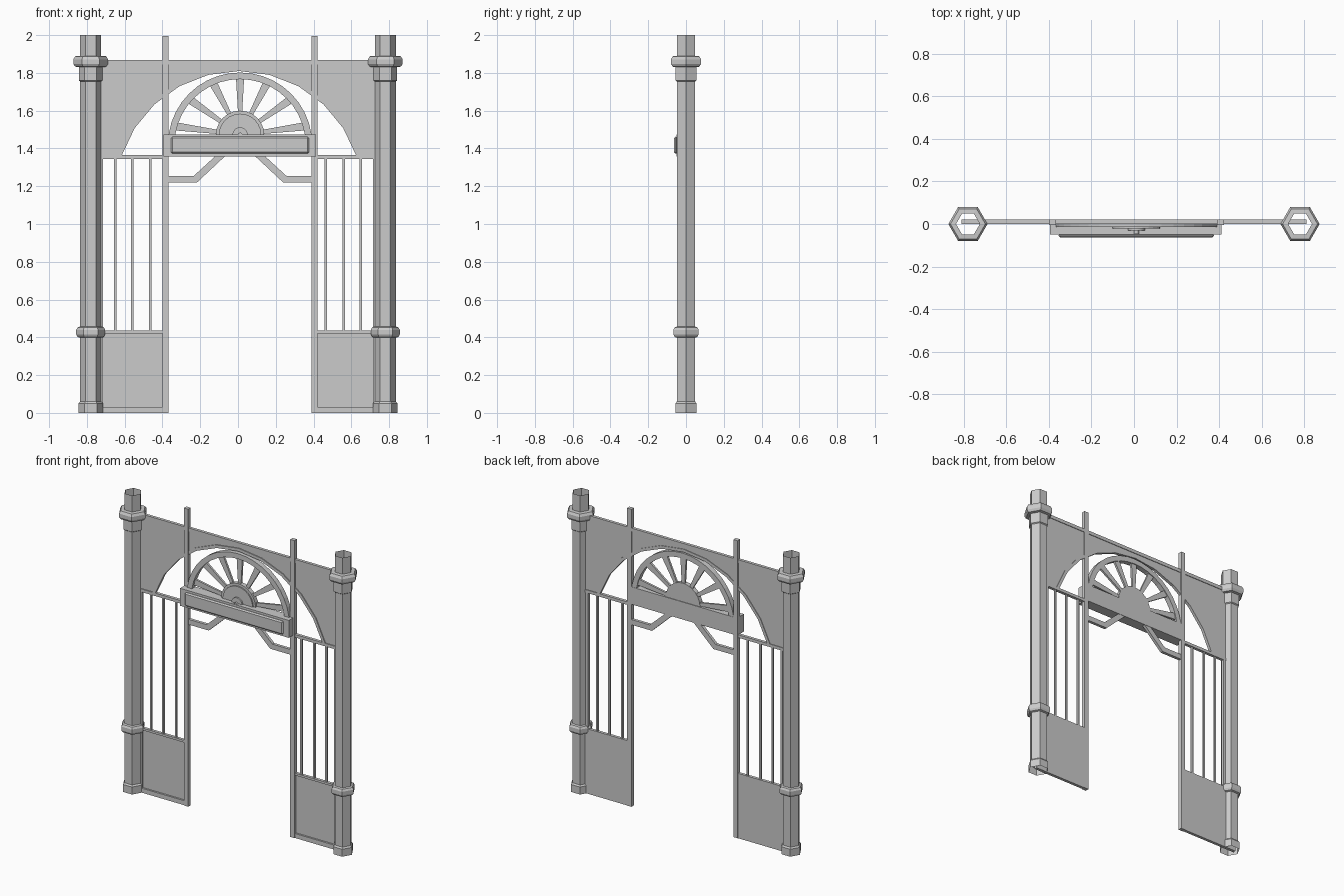
import bpy, bmesh
from math import sin, cos, pi, radians, asin

if "Cube" in bpy.data.objects:
    bpy.data.objects.remove(bpy.data.objects["Cube"])

CX = 0.011  # centre line of the doorway parts


def finish(name, bm):
    bmesh.ops.recalc_face_normals(bm, faces=bm.faces[:])
    me = bpy.data.meshes.new(name)
    bm.to_mesh(me)
    bm.free()
    ob = bpy.data.objects.new(name, me)
    bpy.context.collection.objects.link(ob)
    return ob


def prism(name, pts, y0, y1):
    """Extrude an x-z outline from y0 to y1."""
    bm = bmesh.new()
    f = bm.faces.new([bm.verts.new((x, y0, z)) for x, z in pts])
    ext = bmesh.ops.extrude_face_region(bm, geom=[f], use_keep_orig=True)
    vs = [v for v in ext["geom"] if isinstance(v, bmesh.types.BMVert)]
    bmesh.ops.translate(bm, verts=vs, vec=(0, y1 - y0, 0))
    bmesh.ops.triangulate(bm, faces=[g for g in bm.faces if len(g.verts) > 4])
    return finish(name, bm)


def box(name, x0, x1, y0, y1, z0, z1):
    return prism(name, [(x0, z0), (x1, z0), (x1, z1), (x0, z1)], y0, y1)


def arc(cx, cz, r, a0, a1, n):
    return [(cx + r * cos(a0 + (a1 - a0) * i / n),
             cz + r * sin(a0 + (a1 - a0) * i / n)) for i in range(n + 1)]


def lathe(name, cx, profile, n=6):
    bm = bmesh.new()
    rings = [[bm.verts.new((cx + r * cos(2 * pi * i / n), r * sin(2 * pi * i / n), z))
              for i in range(n)] for r, z in profile]
    for a, b in zip(rings, rings[1:]):
        for i in range(n):
            j = (i + 1) % n
            bm.faces.new((a[i], a[j], b[j], b[i]))
    return finish(name, bm)


# Hexagonal hollow columns with base, collars and rings
COLUMN = [(0.065, 0), (0.065, 0.05), (0.056, 0.06), (0.056, 0.398),
          (0.069, 0.402), (0.077, 0.415), (0.077, 0.44), (0.069, 0.453), (0.056, 0.457),
          (0.056, 1.755), (0.063, 1.76), (0.063, 1.83),
          (0.082, 1.833), (0.092, 1.848), (0.092, 1.872), (0.082, 1.888), (0.056, 1.89),
          (0.056, 2.0)]
for side, x in (("left", -0.78), ("right", 0.78)):
    lathe(side + "_column", x, COLUMN)

# Upper wall with the arch opening, arch trim and top rail
R, CZ = 0.675, 1.155
a0 = asin((1.36 - CZ) / R)
outer = arc(0.005, CZ, R, a0, pi - a0, 10)
b0 = asin((1.36 - CZ) / (R - 0.02))
inner = arc(0.005, CZ, R - 0.02, b0, pi - b0, 10)
prism("upper_wall", [(-0.75, 1.36), (-0.75, 1.855), (0.75, 1.855), (0.75, 1.36)] + outer,
      0.006, 0.016)
prism("arch_trim", outer + inner[::-1], 0.0, 0.02)
box("top_rail", -0.81, 0.81, 0.0, 0.02, 1.845, 1.868)

# Side screens: posts, kick panels, rails, bars and brackets
for side, s, post, col in (("left", -1, -0.383, -0.735), ("right", 1, 0.406, 0.735)):
    box(side + "_door_post", post - 0.016, post + 0.016, -0.004, 0.022, 0, 1.995)
    lo, hi = sorted((post, col))
    box(side + "_kick_panel", lo, hi, 0.012, 0.02, 0, 0.43)
    lo, hi = sorted((post, s * 0.81))
    for label, z0, z1 in (("bottom", 0.0, 0.03), ("middle", 0.42, 0.435), ("upper", 1.345, 1.365)):
        box(f"{side}_{label}_rail", lo, hi, 0.0, 0.02, z0, z1)
    for i, x in enumerate((0.465, 0.56, 0.65)):
        box(f"{side}_bar_{i + 1}", s * x - 0.006, s * x + 0.006, 0.004, 0.016, 0.43, 1.35)
    box(side + "_edge_bar", s * 0.722 - 0.008, s * 0.722 + 0.008, 0.0, 0.02, 0.0, 1.35)
    bracket = [(0.38, 1.255), (0.245, 1.255), (0.125, 1.365),
               (0.073, 1.365), (0.228, 1.22), (0.38, 1.22)]
    prism(side + "_bracket", [(CX + s * x, z) for x, z in bracket], 0.0, 0.02)

# Sign board with a raised, bevelled front panel
box("sign_board", -0.395, 0.412, -0.05, 0.022, 1.358, 1.475)
front = box("sign_board_front", CX - 0.365, CX + 0.365, -0.064, -0.045, 1.372, 1.462)
bev = front.modifiers.new("bevel", "BEVEL")
bev.width, bev.segments = 0.008, 1

# Half-round fan: rim, spokes and hub
FZ, FR = 1.42, 0.382
prism("fan_rim", arc(CX, FZ, FR, 0, pi, 20) + arc(CX, FZ, FR - 0.035, pi, 0, 20), -0.015, 0.02)
HZ = 1.472
for i in range(-3, 4):
    a = radians(90 + 27.5 * i)
    d = (cos(a), sin(a))
    # distance from the hub centre to the middle of the rim
    h = HZ - FZ
    far = -h * d[1] + ((FR - 0.02) ** 2 - (h * d[0]) ** 2) ** 0.5
    pts = [(CX + d[0] * r - d[1] * w, HZ + d[1] * r + d[0] * w)
           for r, w in ((0.1, 0.01), (far, 0.022), (far, -0.022), (0.1, -0.01))]
    prism(f"fan_spoke_{i + 4}", pts, 0.0, 0.014)
for name, r, y0, y1 in (("fan_hub", 0.128, -0.012, 0.018),
                        ("fan_hub_plate", 0.112, -0.02, -0.01),
                        ("fan_hub_boss", 0.04, -0.03, -0.018),
                        ("fan_hub_knob", 0.012, -0.046, -0.028)):
    prism(name, arc(CX, HZ, r, 0, pi, 12), y0, y1)
